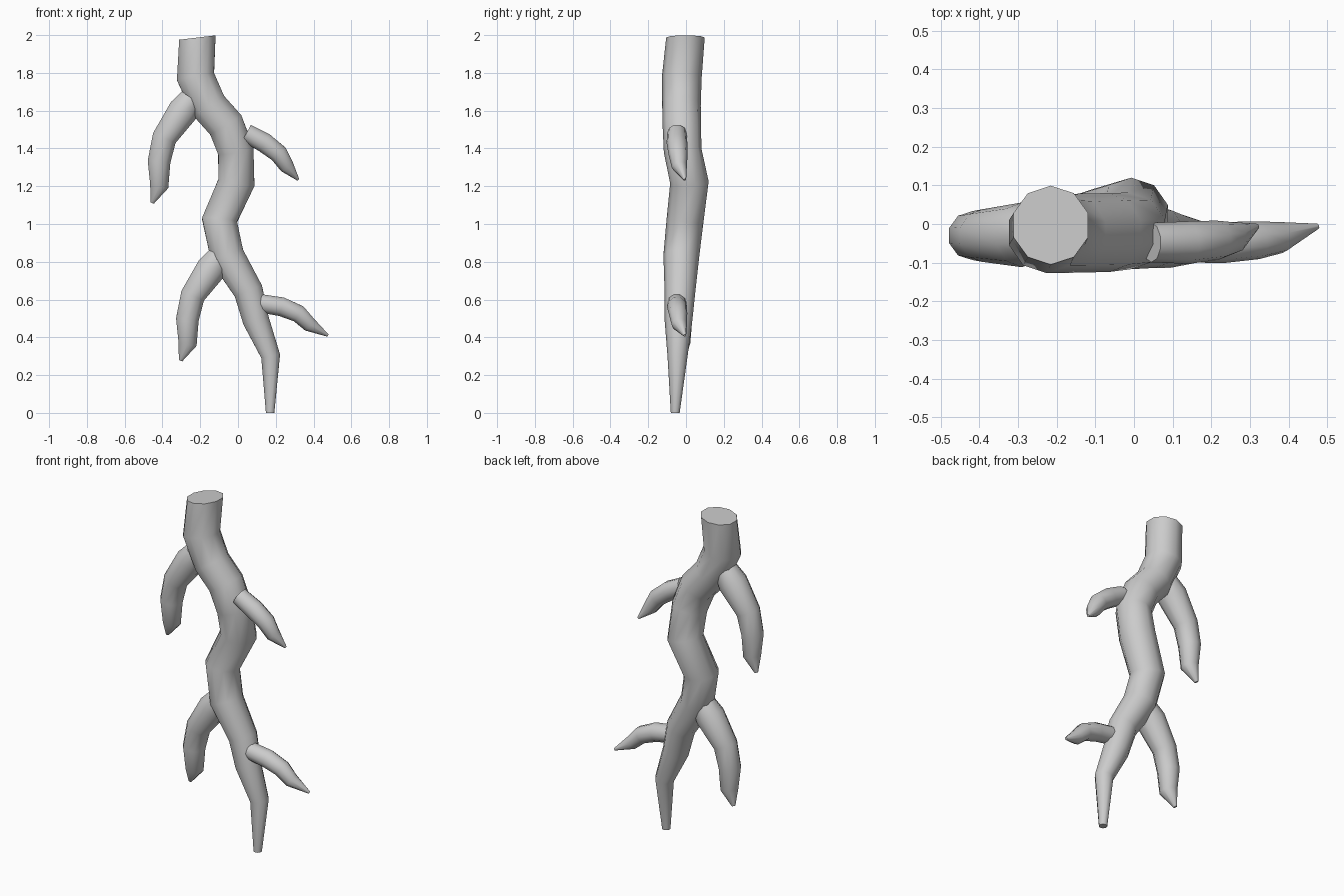
import bpy, bmesh, math
from mathutils import Vector

if "Cube" in bpy.data.objects:
    bpy.data.objects.remove(bpy.data.objects["Cube"])

SIDES = 10


def root(name, stations, start_dir=None, end_dir=None, offset=(0, 0, 0)):
    """Tapered tube through (x, y, z, radius) stations with flat end caps."""
    pts = [Vector(s[:3]) + Vector(offset) for s in stations]
    bm = bmesh.new()
    rings = []
    last = len(pts) - 1
    for i, p in enumerate(pts):
        t = (pts[min(i + 1, last)] - p).normalized() + (p - pts[max(i - 1, 0)]).normalized()
        if i == 0 and start_dir:
            t = Vector(start_dir)
        if i == last and end_dir:
            t = Vector(end_dir)
        t.normalize()
        n = Vector((0, 1, 0))
        n = (n - t * n.dot(t)).normalized()
        b = t.cross(n)
        r = stations[i][3] * 1.02
        rings.append([bm.verts.new(p + r * (math.cos(a) * n + math.sin(a) * b))
                      for a in (2 * math.pi * k / SIDES for k in range(SIDES))])
    for lo, hi in zip(rings, rings[1:]):
        for k in range(SIDES):
            j = (k + 1) % SIDES
            bm.faces.new((lo[k], lo[j], hi[j], hi[k]))
    bm.faces.new(rings[0])
    bm.faces.new(rings[-1])
    bmesh.ops.recalc_face_normals(bm, faces=bm.faces)
    me = bpy.data.meshes.new(name)
    bm.to_mesh(me)
    bm.free()
    ob = bpy.data.objects.new(name, me)
    bpy.context.collection.objects.link(ob)
    bpy.ops.object.select_all(action='DESELECT')
    ob.select_set(True)
    bpy.context.view_layer.objects.active = ob
    bpy.ops.object.shade_smooth_by_angle(angle=math.radians(50))
    return ob


# Winding main root, top to bottom
root("main_root", [
    (-0.215, -0.003, 1.987, 0.100),
    (-0.225, -0.022, 1.78, 0.103),
    (-0.155, -0.024, 1.625, 0.100),
    (-0.065, -0.022, 1.525, 0.100),
    (-0.012, -0.018, 1.39, 0.098),
    (-0.008, 0.018, 1.22, 0.100),
    (-0.098, -0.005, 1.02, 0.096),
    (-0.057, -0.025, 0.83, 0.093),
    (0.055, -0.032, 0.645, 0.080),
    (0.095, -0.040, 0.49, 0.072),
    (0.173, -0.045, 0.30, 0.052),
    (0.170, -0.057, 0.0, 0.023),
], start_dir=(0.12, 0, -1), end_dir=(0, 0, -1))

# Two matching hanging roots on the left
hanging = [
    (-0.245, -0.028, 1.665, 0.066),
    (-0.290, -0.028, 1.60, 0.082),
    (-0.390, -0.030, 1.455, 0.067),
    (-0.418, -0.030, 1.33, 0.062),
    (-0.417, -0.028, 1.20, 0.050),
    (-0.454, -0.015, 1.112, 0.010),
]
root("upper_left_root", hanging)
root("lower_left_root", hanging, offset=(0.15, 0, -0.835))

# Two short roots on the right
root("upper_right_root", [
    (0.045, -0.048, 1.482, 0.050),
    (0.140, -0.048, 1.430, 0.054),
    (0.215, -0.042, 1.372, 0.050),
    (0.258, -0.035, 1.305, 0.040),
    (0.318, -0.006, 1.235, 0.007),
])
root("lower_right_root", [
    (0.118, -0.048, 0.580, 0.050),
    (0.230, -0.048, 0.562, 0.052),
    (0.320, -0.042, 0.525, 0.048),
    (0.378, -0.035, 0.468, 0.040),
    (0.475, -0.006, 0.410, 0.007),
])
